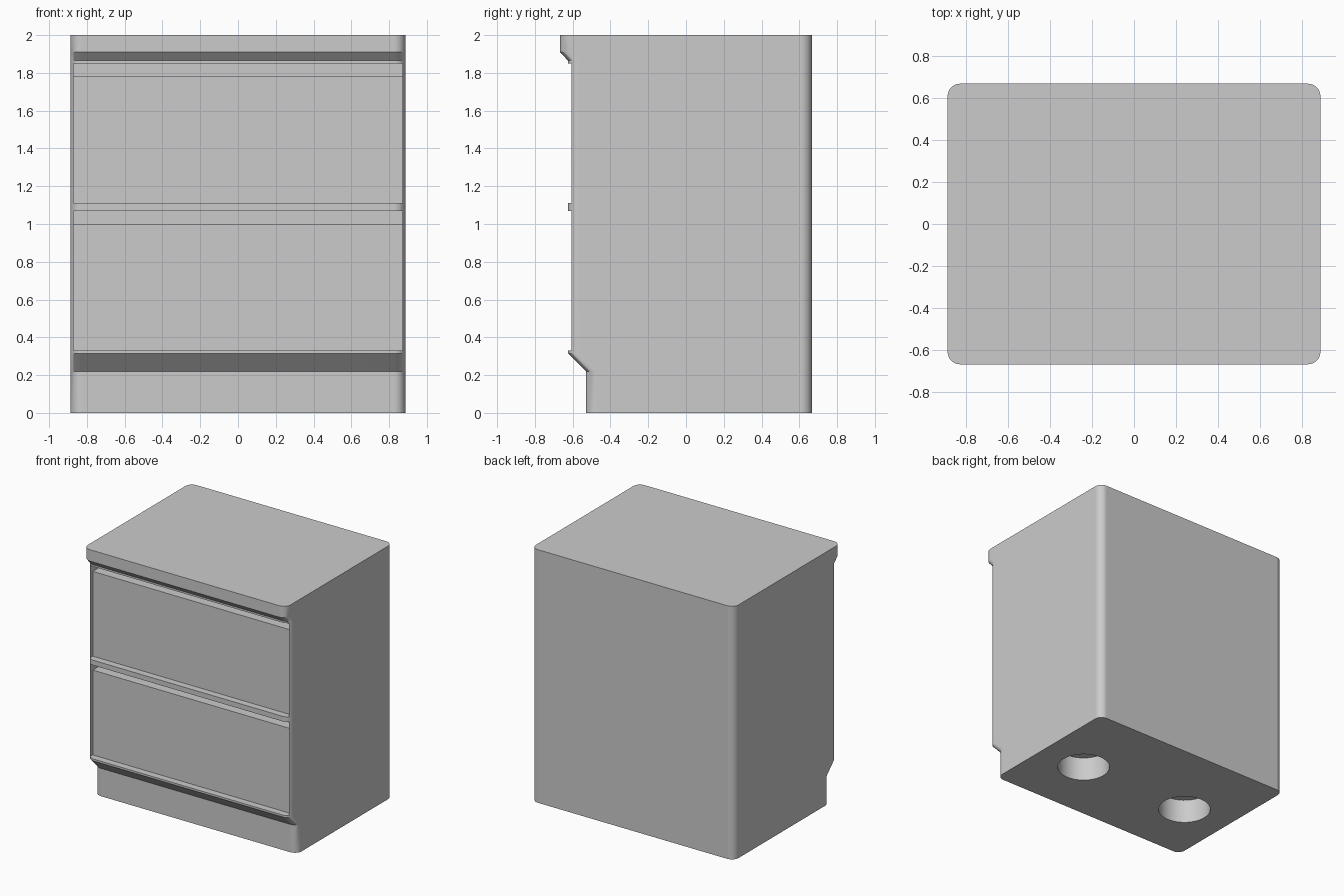
import bpy, bmesh, math
from mathutils import Matrix

old = bpy.data.objects.get("Cube")
if old:
    bpy.data.objects.remove(old, do_unlink=True)

HALF_X, BACK_Y, RADIUS = 0.886, 0.667, 0.06

grey = bpy.data.materials.new("plain grey")
grey.use_nodes = True
grey.diffuse_color = (0.6, 0.6, 0.6, 1)
grey.node_tree.nodes["Principled BSDF"].inputs["Base Color"].default_value = (0.6, 0.6, 0.6, 1)


def finish(name, bm):
    bmesh.ops.recalc_face_normals(bm, faces=bm.faces)
    mesh = bpy.data.meshes.new(name)
    bm.to_mesh(mesh)
    bm.free()
    mesh.materials.append(grey)
    obj = bpy.data.objects.new(name, mesh)
    bpy.context.collection.objects.link(obj)
    return obj


def box(name, low, high):
    bm = bmesh.new()
    size = [b - a for a, b in zip(low, high)]
    centre = [(a + b) / 2 for a, b in zip(low, high)]
    bmesh.ops.create_cube(bm, size=1, matrix=Matrix.Translation(centre) @ Matrix.Diagonal((*size, 1)))
    return finish(name, bm)


def cylinder(name, centre, radius, depth):
    bm = bmesh.new()
    bmesh.ops.create_cone(bm, cap_ends=True, segments=48, radius1=radius, radius2=radius,
                          depth=depth, matrix=Matrix.Translation(centre))
    return finish(name, bm)


def rounded_ring(bm, z, front_y, steps=8):
    """Rounded rectangle at height z, running from front_y to the back."""
    corners = [(1, 1, 0), (-1, 1, 90), (-1, -1, 180), (1, -1, 270)]
    ring = []
    for sx, sy, start in corners:
        cx = sx * (HALF_X - RADIUS)
        cy = BACK_Y - RADIUS if sy > 0 else front_y + RADIUS
        for i in range(steps + 1):
            a = math.radians(start + 90 * i / steps)
            ring.append(bm.verts.new((cx + RADIUS * math.cos(a), cy + RADIUS * math.sin(a), z)))
    return ring


def cut(target, cutter):
    mod = target.modifiers.new("cut", "BOOLEAN")
    mod.operation, mod.solver, mod.object = "DIFFERENCE", "EXACT", cutter
    bpy.context.view_layer.objects.active = target
    bpy.ops.object.modifier_apply(modifier=mod.name)
    bpy.data.objects.remove(cutter, do_unlink=True)


# Cabinet: toe recess, sloped underside, drawer frame and overhanging top
profile = [(0, -0.53), (0.22, -0.53), (0.315, -0.625), (1.865, -0.625), (1.91, -BACK_Y), (2, -BACK_Y)]
bm = bmesh.new()
rings = [rounded_ring(bm, z, y) for z, y in profile]
for low, high in zip(rings, rings[1:]):
    for i in range(len(low)):
        j = (i + 1) % len(low)
        bm.faces.new((low[i], low[j], high[j], high[i]))
bm.faces.new(rings[0])
bm.faces.new(rings[-1])
cabinet = finish("cabinet", bm)

# Drawer openings, each with a lower front panel that leaves a finger gap above
for name, z in (("lower", 0.33), ("upper", 1.11)):
    cut(cabinet, box("opening_cutter", (-0.87, -0.8, z), (0.87, -0.49, z + 0.74)))
    box(name + "_drawer_front", (-0.873, -0.57, z - 0.003), (0.873, -0.487, z + 0.67))

# Round sockets in the underside
for side in (-1, 1):
    cut(cabinet, cylinder("socket_cutter", (side * 0.49, 0, 0), 0.193, 0.38))

# Smooth rounded corners, crisp edges
bpy.ops.object.select_all(action="DESELECT")
cabinet.select_set(True)
bpy.context.view_layer.objects.active = cabinet
bpy.ops.object.shade_smooth_by_angle(angle=math.radians(30))
weighted = cabinet.modifiers.new("weighted normals", "WEIGHTED_NORMAL")
weighted.keep_sharp = True
